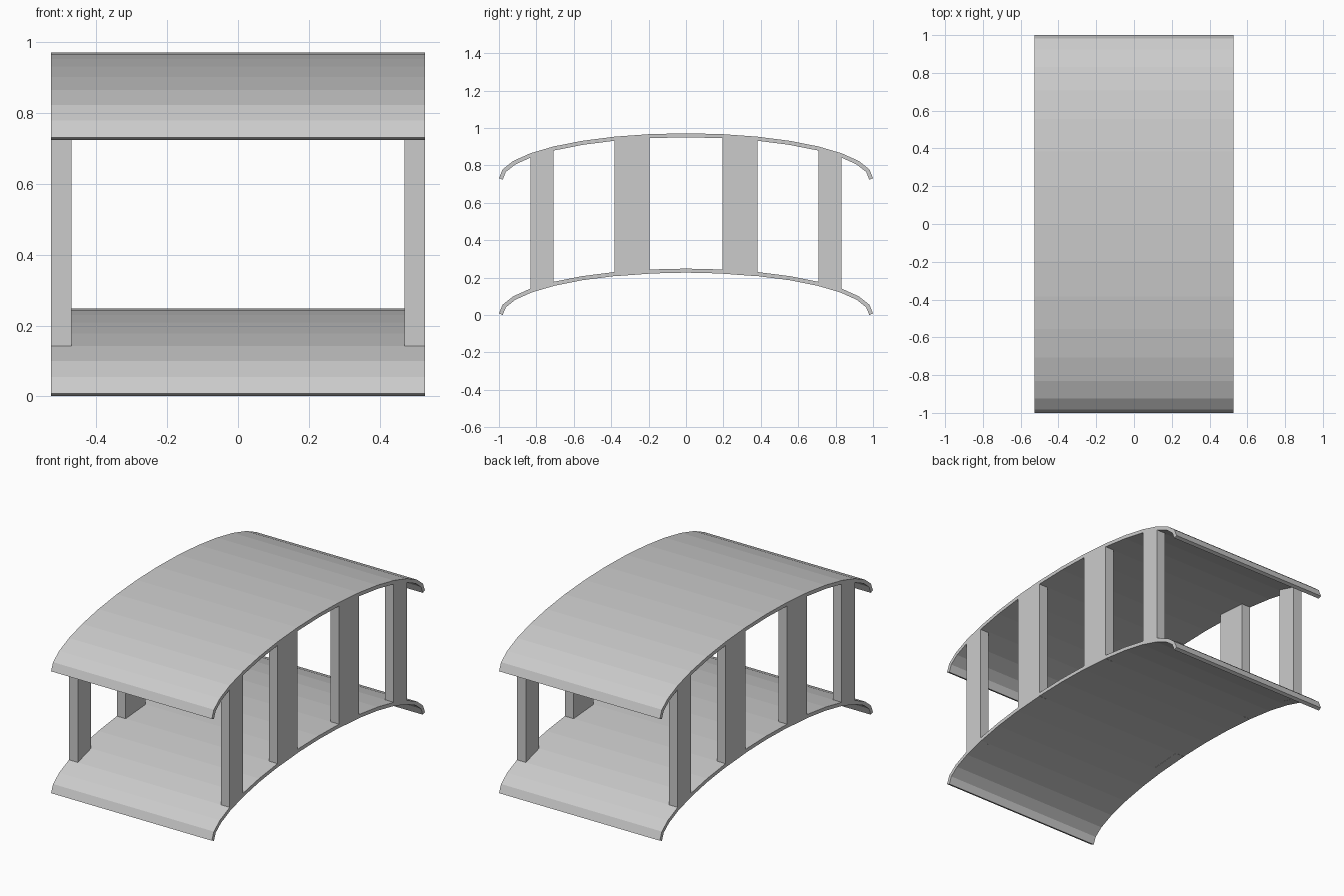
import bpy, bmesh, math
from mathutils import Vector

if "Cube" in bpy.data.objects:
    bpy.data.objects.remove(bpy.data.objects["Cube"])

HALF_W, RISE, THICK, LIFT, SEG = 0.528, 0.24, 0.0215, 0.7235, 16
POST_W = 0.058

# Elliptical arch profile (y, z): outer line and inner offset line
outer = [Vector((-math.cos(math.pi * i / SEG), 0.0085 + RISE * math.sin(math.pi * i / SEG)))
         for i in range(SEG + 1)]
inner = []
for i, p in enumerate(outer):
    dirs = []
    if i > 0:
        dirs.append((p - outer[i - 1]).normalized())
    if i < SEG:
        dirs.append((outer[i + 1] - p).normalized())
    normals = [Vector((d.y, -d.x)) for d in dirs]
    n = sum(normals, Vector((0, 0))).normalized()
    inner.append(p + n * THICK / n.dot(normals[0]))


def prism(bm, profile, x0, x1):
    """Extrude a closed (y, z) profile from x0 to x1."""
    a = [bm.verts.new((x0, p[0], p[1])) for p in profile]
    b = [bm.verts.new((x1, p[0], p[1])) for p in profile]
    n = len(profile)
    for i in range(n):
        j = (i + 1) % n
        bm.faces.new((a[i], a[j], b[j], b[i]))
    return a, b


def finish(name, bm):
    bmesh.ops.recalc_face_normals(bm, faces=bm.faces)
    me = bpy.data.meshes.new(name)
    bm.to_mesh(me)
    bm.free()
    ob = bpy.data.objects.new(name, me)
    bpy.context.collection.objects.link(ob)
    return ob


# Lower and upper curved panels
def panel(name, dz):
    bm = bmesh.new()
    prof = [(p.x, p.y + dz) for p in outer + inner[::-1]]
    a, b = prism(bm, prof, -HALF_W, HALF_W)
    last = len(prof) - 1
    for side in (a, b):
        for i in range(SEG):
            bm.faces.new((side[i], side[i + 1], side[last - i - 1], side[last - i]))
    finish(name, bm)


panel("lower_panel", 0.0)
panel("upper_panel", LIFT)


# Posts: each spans one facet of the arch, from lower underside to upper top
def post(name, seg, sx):
    bm = bmesh.new()
    lo, hi = outer[seg], outer[seg + 1]
    drop = THICK + 0.001
    prof = [(lo.x, lo.y - drop), (hi.x, hi.y - drop),
            (hi.x, hi.y + LIFT), (lo.x, lo.y + LIFT)]
    a, b = prism(bm, prof, sx * (HALF_W - POST_W), sx * HALF_W)
    bm.faces.new(a)
    bm.faces.new(b)
    finish(name, bm)


for side, sx in (("left", -1), ("right", 1)):
    for label, seg in (("front_end", 3), ("front_middle", 6),
                       ("back_middle", 9), ("back_end", 12)):
        post(f"{side}_{label}_post", seg, sx)
